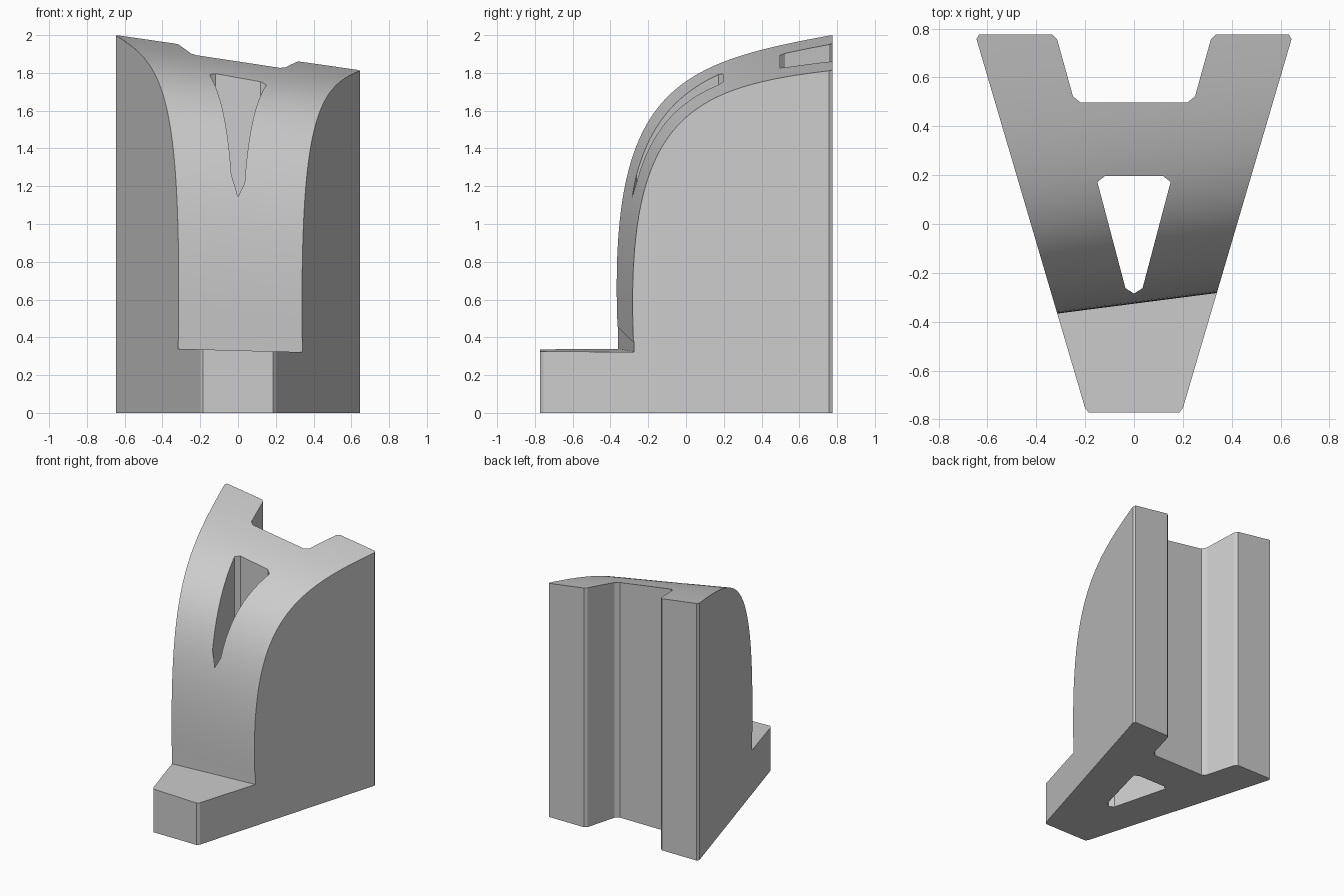
import bpy
import bmesh
import math
from mathutils import Vector

cube = bpy.data.objects.get("Cube")
if cube:
    bpy.data.objects.remove(cube, do_unlink=True)

# One plain grey for the whole block
grey = bpy.data.materials.new("plain_grey")
grey.use_nodes = True
colour = (0.6, 0.6, 0.6, 1)
grey.diffuse_color = colour
grey.node_tree.nodes["Principled BSDF"].inputs["Base Color"].default_value = colour


def prism(name, start, end):
    """Closed solid between two matching rings of points."""
    bm = bmesh.new()
    a = [bm.verts.new(p) for p in start]
    b = [bm.verts.new(p) for p in end]
    bm.faces.new(a)
    bm.faces.new(b)
    for i in range(len(a)):
        j = (i + 1) % len(a)
        bm.faces.new((a[i], a[j], b[j], b[i]))
    bmesh.ops.recalc_face_normals(bm, faces=bm.faces)
    mesh = bpy.data.meshes.new(name)
    bm.to_mesh(mesh)
    bm.free()
    mesh.materials.append(grey)
    obj = bpy.data.objects.new(name, mesh)
    bpy.context.collection.objects.link(obj)
    return obj


def upright(name, half, low, high):
    """Vertical prism from the right half of a plan, mirrored in x."""
    plan = half + [(-x, y) for x, y in reversed(half) if x > 0]
    return prism(name, [(x, y, low) for x, y in plan], [(x, y, high) for x, y in plan])


# Tapered block with a notch in the back and softened corners
block = upright("block", [(0.185, -0.772), (0.2, -0.755), (0.645, 0.757), (0.635, 0.775),
                          (0.335, 0.775), (0.315, 0.757), (0.25, 0.523), (0.22, 0.498)], 0, 2.4)

# Wedge shaped shaft through the block
shaft = upright("shaft_cutter", [(0, -0.285), (0.035, -0.263), (0.15, 0.172),
                                 (0.118, 0.197)], -0.5, 3)

# Slanted curved front, swept sideways, above a low shelf
P = [Vector(p) for p in ((-0.318, 0.331), (-0.39, 1.71), (0, 1.8), (0.9, 1.925))]
STEPS = 48
curve = []
for i in range(STEPS + 1):
    t = i / STEPS
    s = 1 - t
    curve.append(P[0] * s**3 + P[1] * 3 * s * s * t + P[2] * 3 * s * t * t + P[3] * t**3)
outline = curve + [Vector(p) for p in ((1.3, 1.98), (1.3, 3), (-1.5, 3), (-1.5, 0.331))]


def slice_at(x):
    ring = []
    for y, z in outline:
        tilt = -0.027 if z < 0.34 else -0.125
        ring.append((x, y + 0.129 * x, z + tilt * x))
    return ring


front = prism("front_cutter", slice_at(-1), slice_at(1))

# Cut the shaft and the front out of the block
bpy.context.view_layer.objects.active = block
block.select_set(True)
for cutter in (shaft, front):
    cutter.hide_render = True
    cut = block.modifiers.new(cutter.name, "BOOLEAN")
    cut.operation = "DIFFERENCE"
    cut.solver = "EXACT"
    cut.object = cutter
    bpy.ops.object.modifier_apply(modifier=cut.name)
    bpy.data.objects.remove(cutter, do_unlink=True)

bpy.ops.object.shade_smooth_by_angle(angle=math.radians(15))
